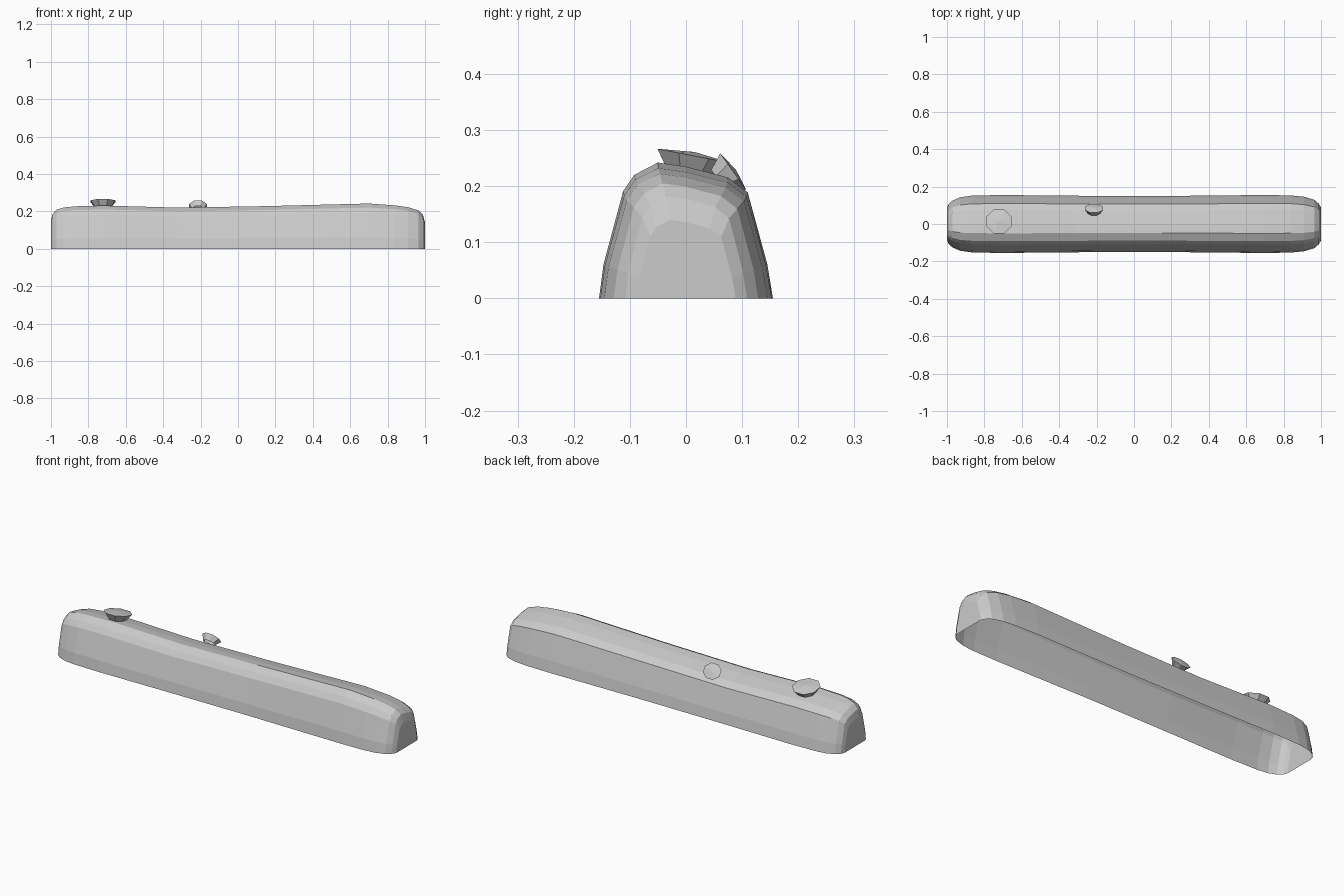
import bpy, bmesh, math
from mathutils import Matrix, Vector

if "Cube" in bpy.data.objects:
    bpy.data.objects.remove(bpy.data.objects["Cube"])


def finish(bm, name):
    bmesh.ops.recalc_face_normals(bm, faces=bm.faces)
    mesh = bpy.data.meshes.new(name)
    bm.to_mesh(mesh)
    bm.free()
    obj = bpy.data.objects.new(name, mesh)
    bpy.context.collection.objects.link(obj)
    return obj


# Cross-section: y, and height as a fraction of the crest height
PROFILE = [(-0.155, 0), (-0.147, 0.25), (-0.112, 0.79), (-0.092, 0.91),
           (-0.05, 1.0), (0.0, 0.97), (0.075, 0.89), (0.11, 0.78),
           (0.145, 0.25), (0.155, 0)]

# Stations along the length: x, width factor, crest height
STATIONS = [(-1.0, 0.55, 0.15), (-0.992, 0.68, 0.185), (-0.97, 0.81, 0.209),
            (-0.93, 0.92, 0.221), (-0.87, 0.975, 0.227), (-0.72, 1.0, 0.231),
            (-0.32, 0.975, 0.22), (0.15, 0.965, 0.228), (0.7, 1.0, 0.242),
            (0.84, 0.985, 0.232), (0.91, 0.94, 0.222), (0.965, 0.83, 0.205),
            (0.988, 0.7, 0.183), (1.0, 0.57, 0.14)]

# Long tapered body, open underneath
bm = bmesh.new()
rings = [[bm.verts.new((x, y * w, f * h)) for y, f in PROFILE]
         for x, w, h in STATIONS]
for a, b in zip(rings, rings[1:]):
    for i in range(len(PROFILE) - 1):
        bm.faces.new((a[i], a[i + 1], b[i + 1], b[i]))
bm.faces.new(rings[0])
bm.faces.new(rings[-1])
finish(bm, "body")


# Flared knob: narrow base, wider faceted rim, slightly domed top
def knob(name, centre, rx, ry, tilt, depth, dome, sides=8):
    bm = bmesh.new()
    frame = Matrix.Translation(centre) @ Matrix.Rotation(tilt, 4, 'X')

    def ring(scale, z):
        pts = []
        for i in range(sides):
            t = 2 * math.pi * (i + 0.5) / sides
            p = Vector((rx * scale * math.cos(t), ry * scale * math.sin(t), z))
            pts.append(bm.verts.new(frame @ p))
        return pts

    base, rim = ring(0.66, -depth), ring(1.05, 0)
    tip = bm.verts.new(frame @ Vector((0, 0, dome)))
    for i in range(sides):
        j = (i + 1) % sides
        bm.faces.new((base[i], base[j], rim[j], rim[i]))
        bm.faces.new((rim[i], rim[j], tip))
    finish(bm, name)


knob("large_knob", (-0.722, 0.014, 0.254), 0.068, 0.068, -0.19, 0.034, 0.007)
knob("small_knob", (-0.214, 0.084, 0.226), 0.05, 0.041, -0.95, 0.03, 0.006)
